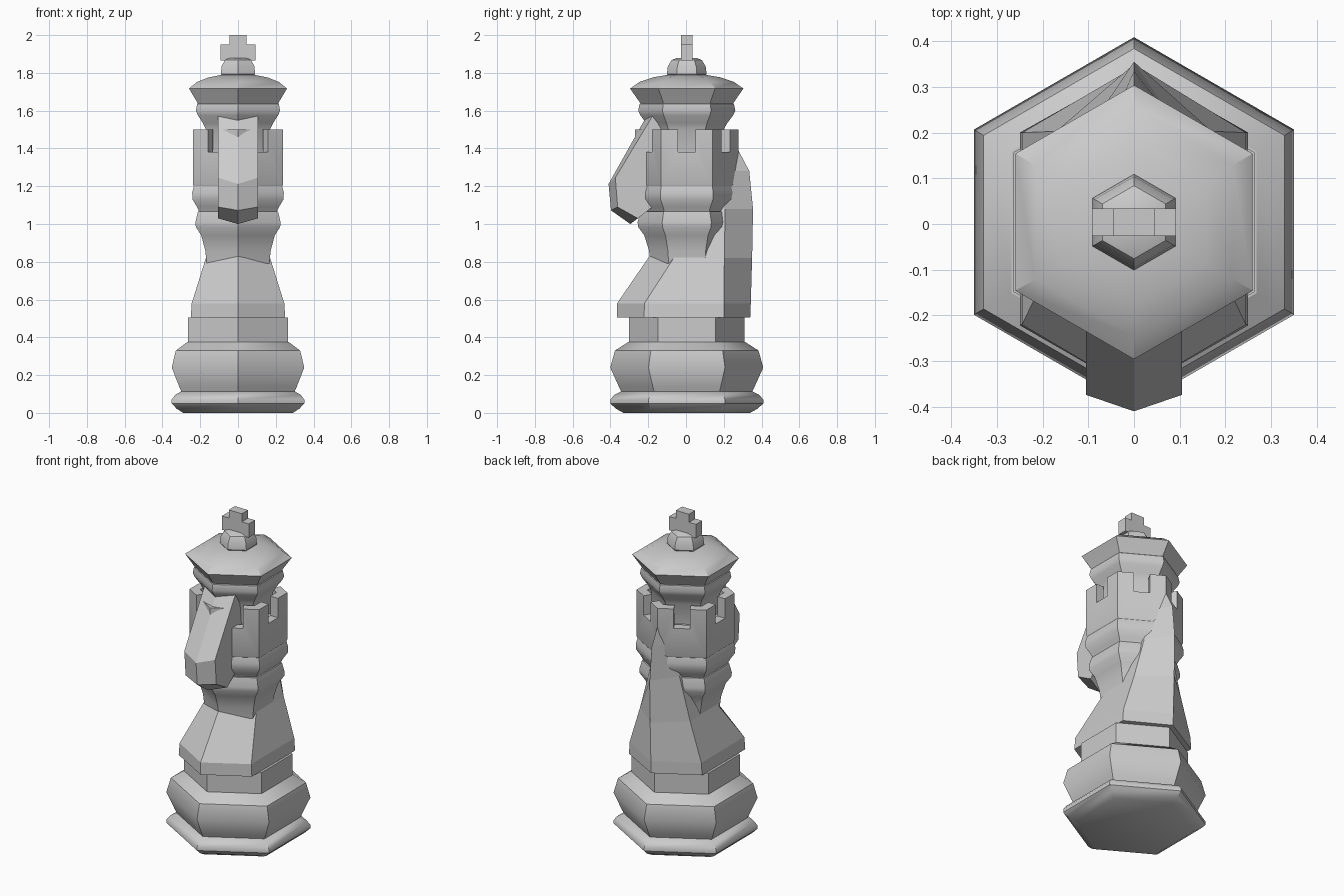
import bpy, bmesh
from math import sin, cos, pi, radians
from mathutils import Matrix

if "Cube" in bpy.data.objects:
    bpy.data.objects.remove(bpy.data.objects["Cube"])

CY = 0.004  # centre of the hexagonal parts


def finish(name, bm, smooth=None):
    bmesh.ops.remove_doubles(bm, verts=bm.verts, dist=1e-5)
    bmesh.ops.recalc_face_normals(bm, faces=bm.faces)
    mesh = bpy.data.meshes.new(name)
    bm.to_mesh(mesh)
    bm.free()
    ob = bpy.data.objects.new(name, mesh)
    bpy.context.collection.objects.link(ob)
    bpy.ops.object.select_all(action='DESELECT')
    ob.select_set(True)
    bpy.context.view_layer.objects.active = ob
    if smooth:
        bpy.ops.object.shade_smooth_by_angle(angle=radians(smooth))
    return ob


def loft(name, rings, smooth=None):
    """Skin a stack of closed rings and cap both ends."""
    bm = bmesh.new()
    vs = [[bm.verts.new(p) for p in r] for r in rings]
    n = len(rings[0])
    for a, b in zip(vs, vs[1:]):
        for i in range(n):
            j = (i + 1) % n
            bm.faces.new((a[i], a[j], b[j], b[i]))
    bm.faces.new(vs[0][::-1])
    bm.faces.new(vs[-1])
    return finish(name, bm, smooth)


def hex_turned(name, profile, smooth=35):
    """Six-sided turned shape from (corner radius, height) points."""
    rings = [[(r * cos(pi / 2 + k * pi / 3), CY + r * sin(pi / 2 + k * pi / 3), z)
              for k in range(6)] for r, z in profile]
    return loft(name, rings, smooth)


def boxes(name, mats):
    bm = bmesh.new()
    for m in mats:
        bmesh.ops.create_cube(bm, size=1, matrix=m)
    return finish(name, bm)


def box_matrix(loc, size):
    return Matrix.Translation(loc) @ Matrix.Diagonal((*size, 1))


# stepped base
hex_turned("foot_rim", [(.335, 0), (.375, .022), (.405, .05), (.405, .07), (.385, .095), (.345, .115)])
hex_turned("base_bulge", [(.345, .11), (.36, .14), (.405, .24), (.38, .33), (.31, .375), (.25, .376)])
hex_turned("base_collar", [(.305, .37), (.305, .505)])

# horse chest and mane: (z, front y, half width, front side y, back side y, back y)
body = [(.505, -.365, .25, -.222, .2, .34),
        (.58, -.365, .245, -.22, .2, .343),
        (.82, -.2, .17, -.065, .203, .35),
        (1.08, .03, .10, .08, .207, .355),
        (1.28, .1, .055, .13, .21, .335),
        (1.40, .15, .02, .17, .21, .272)]
loft("chest_and_mane", [[(0, f, z), (w, a, z), (w, b, z), (0, k, z), (-w, b, z), (-w, a, z)]
                        for z, f, w, a, b, k in body])

# waist
hex_turned("waist", [(.19, .78), (.2, .86), (.225, .94), (.258, .985), (.26, 1.01), (.245, 1.065), (.2, 1.08)])

# castle tower with a hollow top and six notches
tower = hex_turned("tower", [(.235, 1.06), (.25, 1.09), (.278, 1.13), (.28, 1.165), (.27, 1.20),
                             (.275, 1.21), (.275, 1.5), (.215, 1.5), (.215, 1.37)])
cutter = boxes("notch_cutter", [
    Matrix.Translation((0, CY, 0)) @ Matrix.Rotation(k * pi / 3, 4, 'Z')
    @ box_matrix((.22, 0, 1.455), (.12, .092, .15)) for k in range(6)])
cutter.hide_render = True
mod = tower.modifiers.new("notches", 'BOOLEAN')
mod.operation = 'DIFFERENCE'
mod.object = cutter
bpy.context.view_layer.objects.active = tower
bpy.ops.object.modifier_apply(modifier=mod.name)
bpy.data.objects.remove(cutter)

# horse head: one side outline and one ridge outline, in (y, z)
side = [(-.1, 1.592), (-.165, 1.592), (-.374, 1.245), (-.362, 1.09), (-.255, 1.03), (-.1, 1.15)]
ridge = [(-.1, 1.595), (-.195, 1.595), (-.41, 1.212), (-.397, 1.072), (-.295, 1.0), (-.1, 1.15)]
loft("horse_head", [[(x, y, z) for y, z in pts]
                    for x, pts in ((-.105, side), (0, ridge), (.105, side))])

# neck and crown
hex_turned("neck", [(.18, 1.36), (.195, 1.5), (.215, 1.535), (.245, 1.575), (.257, 1.6), (.25, 1.635), (.23, 1.65)])
hex_turned("crown", [(.24, 1.63), (.26, 1.66), (.30, 1.717), (.25, 1.752), (.18, 1.776), (.1, 1.79)])
hex_turned("crown_knob", [(.095, 1.78), (.105, 1.795), (.1, 1.835), (.08, 1.868), (.05, 1.88)])

# cross finial as one outline
w, h, t = .045, .092, .03
half = [(w, 1.865), (h, 1.865), (h, 1.95), (w, 1.95), (w, 2.0)]
outline = half + [(-x, z) for x, z in reversed(half)]
loft("cross", [[(x, y, z) for x, z in outline] for y in (CY - t, CY + t)])
